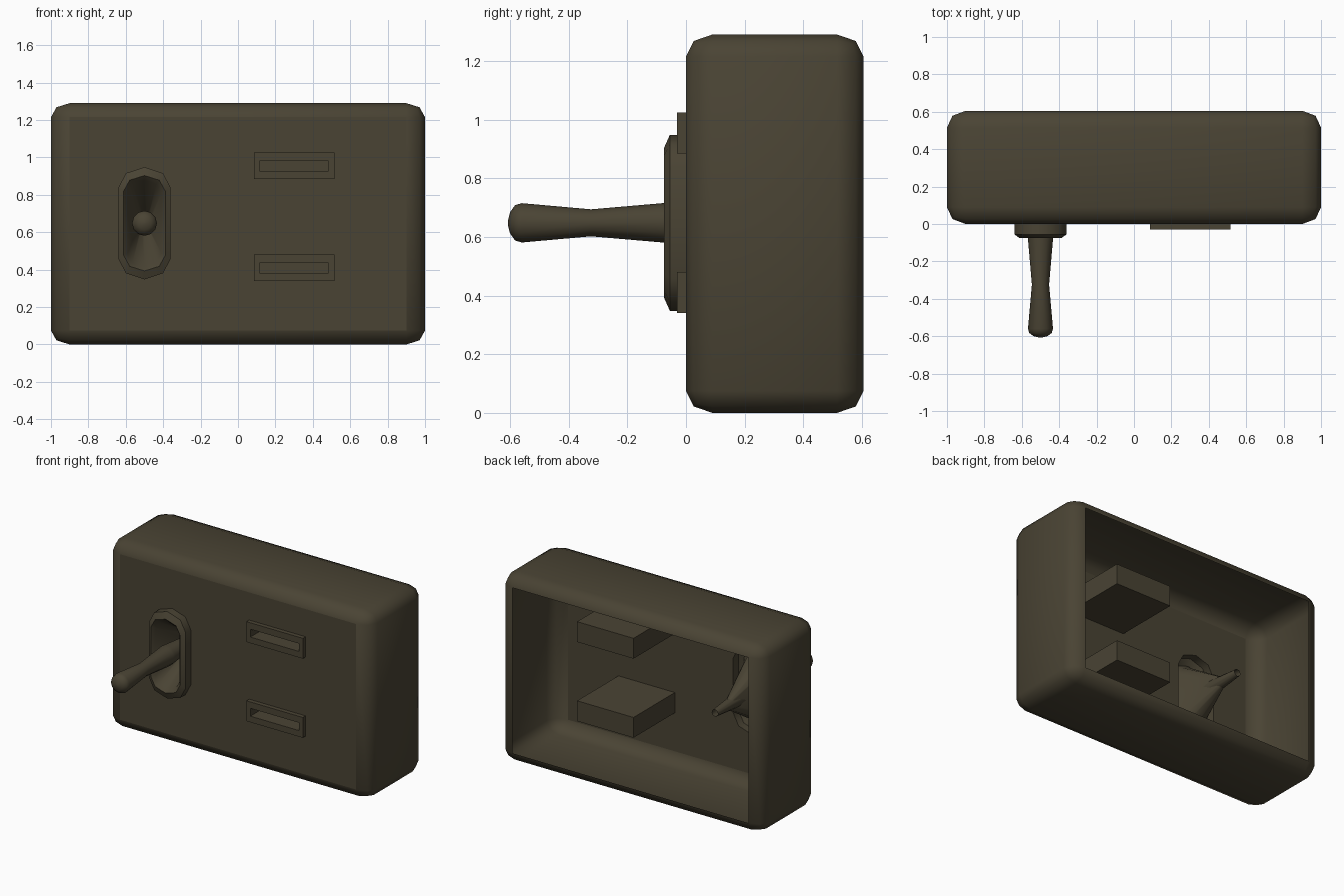
import bpy, bmesh, math
from mathutils import Vector

if "Cube" in bpy.data.objects:
    bpy.data.objects.remove(bpy.data.objects["Cube"])

mat = bpy.data.materials.new("dark_olive_brown")
mat.diffuse_color = (0.068, 0.057, 0.034, 1)
mat.use_nodes = True
mat.node_tree.nodes["Principled BSDF"].inputs["Base Color"].default_value = mat.diffuse_color


def finish(name, bm, angle=None):
    me = bpy.data.meshes.new(name)
    bm.to_mesh(me)
    bm.free()
    me.materials.append(mat)
    ob = bpy.data.objects.new(name, me)
    bpy.context.collection.objects.link(ob)
    if angle:
        bpy.ops.object.select_all(action='DESELECT')
        ob.select_set(True)
        bpy.context.view_layer.objects.active = ob
        bpy.ops.object.shade_smooth_by_angle(angle=math.radians(angle))
    return ob


def loft(name, loops, cap_start=True, cap_end=True, angle=None):
    """Bridge equal-length loops in order, optionally capping the ends."""
    bm = bmesh.new()
    rings = [[bm.verts.new(p) for p in loop] for loop in loops]
    n = len(rings[0])
    for a, b in zip(rings, rings[1:]):
        for i in range(n):
            j = (i + 1) % n
            bm.faces.new((a[i], a[j], b[j], b[i]))
    if cap_start:
        bm.faces.new(rings[0][::-1])
    if cap_end:
        bm.faces.new(rings[-1])
    return finish(name, bm, angle)


def rect(x0, x1, z0, z1, y):
    return [(x0, y, z0), (x0, y, z1), (x1, y, z1), (x1, y, z0)]


def circle(cx, cz, r, y, n=12):
    return [(cx + r * math.sin(2 * math.pi * i / n), y,
             cz + r * math.cos(2 * math.pi * i / n)) for i in range(n)]


def stadium(cx, cz, hw, straight, cap, y):
    pts = []
    for sign, start in ((1, 180), (-1, 0)):
        for k in range(5):
            a = math.radians(start - 45 * k)
            pts.append((cx + hw * math.cos(a), y,
                        cz + sign * straight + cap * math.sin(a)))
    return pts


SX, SZ = -0.5, 0.648          # switch centre
PORTS = (0.34, 0.885)         # bottom height of each socket

# Housing: rounded box, open at the back (front panel is separate)
bm = bmesh.new()
bmesh.ops.create_cube(bm, size=1)
bmesh.ops.scale(bm, vec=(20, 0.605 / 0.09, 1.29 / 0.075), verts=bm.verts)
bmesh.ops.bevel(bm, geom=bm.edges[:], offset=1, segments=2, profile=0.5,
                affect='EDGES')
bmesh.ops.scale(bm, vec=(0.1, 0.09, 0.075), verts=bm.verts)
bmesh.ops.translate(bm, vec=(0, 0.3025, 0.645), verts=bm.verts)
bm.normal_update()
flat = [f for f in bm.faces if abs(f.normal.y) > 0.999]
bmesh.ops.delete(bm, geom=flat, context='FACES')
finish("housing", bm, 60)

# Front panel with openings for switch and sockets
bm = bmesh.new()
outlines = [rect(-0.9, 0.9, 0.075, 1.215, 0),
            stadium(SX, SZ, 0.14, 0.19, 0.11, 0)]
outlines += [rect(0.085, 0.515, z, z + 0.14, 0) for z in PORTS]
for pts in outlines:
    vs = [bm.verts.new(p) for p in pts]
    for i, v in enumerate(vs):
        bm.edges.new((v, vs[(i + 1) % len(vs)]))
bmesh.ops.triangle_fill(bm, use_beauty=True, use_dissolve=False,
                        edges=bm.edges[:], normal=Vector((0, -1, 0)))
bm.normal_update()
for f in bm.faces:
    if f.normal.y > 0:
        f.normal_flip()
finish("front_panel", bm)

# Sockets: long boxes with a deep slot in the front
for i, z in enumerate(PORTS):
    loft("socket_%d" % (i + 1), [
        rect(0.085, 0.515, z, z + 0.14, 0.45),
        rect(0.085, 0.515, z, z + 0.14, -0.03),
        rect(0.115, 0.485, z + 0.042, z + 0.096, -0.03),
        rect(0.115, 0.485, z + 0.042, z + 0.096, 0.42)])

# Switch collar with a funnel running back into the housing
loft("switch_collar", [
    stadium(SX, SZ, 0.14, 0.19, 0.11, 0),
    stadium(SX, SZ, 0.14, 0.19, 0.11, -0.055),
    stadium(SX, SZ, 0.112, 0.17, 0.085, -0.075),
    stadium(SX, SZ, 0.09, 0.16, 0.07, -0.05),
    stadium(SX, SZ, 0.02, 0.015, 0.015, 0.26)],
    cap_start=False, angle=50)

# Lever: waisted handle with a domed tip and a thin tail
loft("switch_lever", [circle(SX, SZ, r, y) for r, y in (
    (0.024, 0.40), (0.067, -0.06), (0.067, -0.08), (0.046, -0.324),
    (0.067, -0.56), (0.06, -0.583), (0.036, -0.6), (0.008, -0.607))],
    cap_start=False, angle=60)
